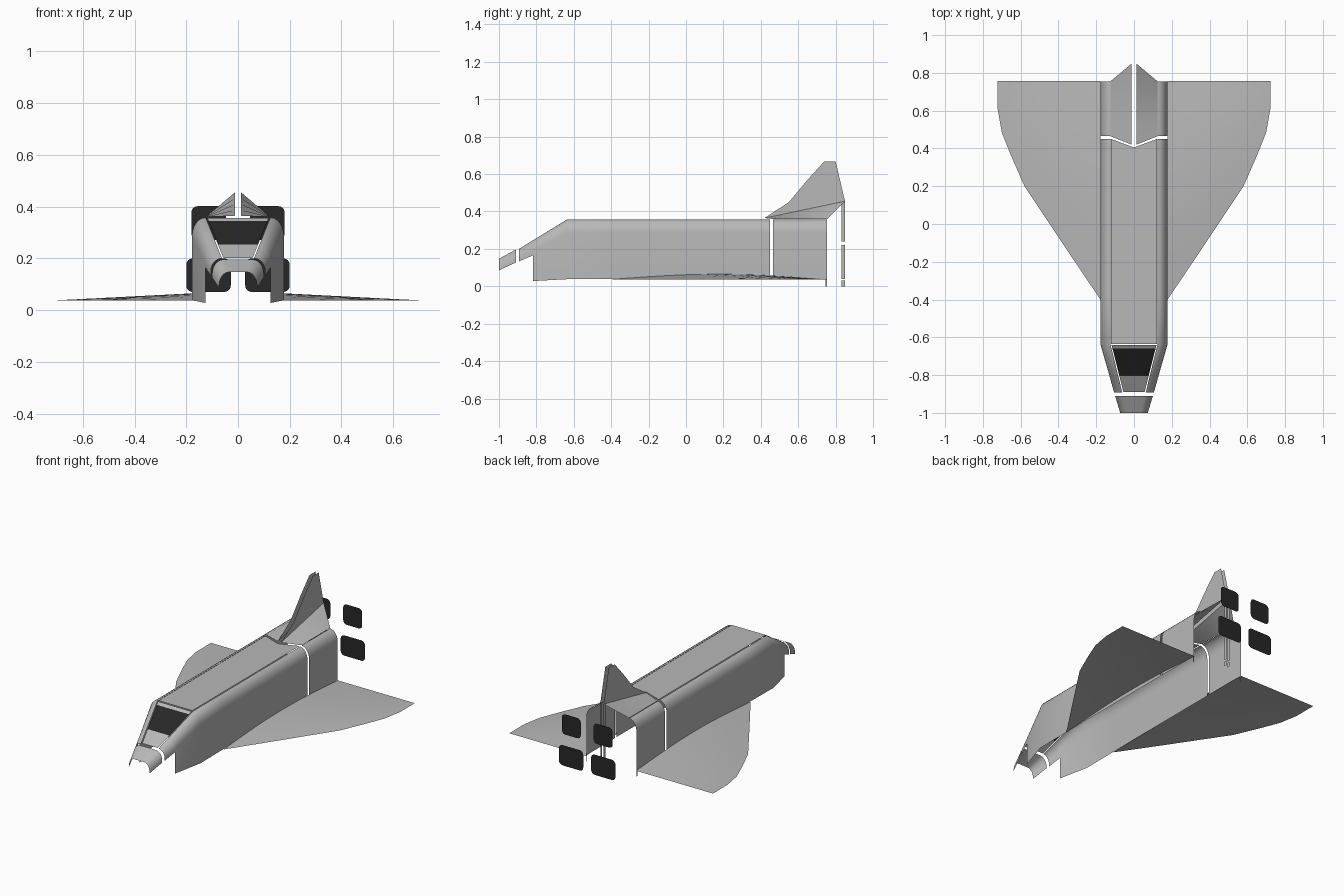
import bpy, math

if "Cube" in bpy.data.objects:
    bpy.data.objects.remove(bpy.data.objects["Cube"])


def material(name, v):
    m = bpy.data.materials.new(name)
    m.diffuse_color = (v, v, v, 1)
    m.use_nodes = True
    m.node_tree.nodes["Principled BSDF"].inputs["Base Color"].default_value = m.diffuse_color
    return m


GREY = material("hull grey", 0.48)
DARK = material("dark panel", 0.02)


def make(name, verts, faces, mats=(GREY,), mirror=True, smooth=True):
    me = bpy.data.meshes.new(name)
    me.from_pydata(verts, [], faces)
    me.update()
    ob = bpy.data.objects.new(name, me)
    bpy.context.collection.objects.link(ob)
    for m in mats:
        me.materials.append(m)
    if mirror:
        mod = ob.modifiers.new("mirror", 'MIRROR')
        mod.merge_threshold = 0.0005
    if smooth:
        bpy.ops.object.select_all(action='DESELECT')
        bpy.context.view_layer.objects.active = ob
        ob.select_set(True)
        bpy.ops.object.shade_smooth_by_angle(angle=math.radians(35))
    return ob


def loft(name, rows, **kw):
    """Skin between rows of points, leaving the sheet open."""
    n = len(rows[0])
    verts = [p for r in rows for p in r]
    faces = [(i * n + j, (i + 1) * n + j, (i + 1) * n + j + 1, i * n + j + 1)
             for i in range(len(rows) - 1) for j in range(n - 1)]
    return make(name, verts, faces, **kw)


def section(y, w, zb, zs, xr, zr, centre=False):
    """Half hull section: straight wall, rounded shoulder, optional flat top."""
    pts = [(w, y, zb)]
    for k in range(7):
        a = k / 6 * math.pi / 2
        pts.append((xr + (w - xr) * math.cos(a), y, zs + (zr - zs) * math.sin(a)))
    if centre:
        pts.append((0, y, zr))
    return pts


# Fuselage sides, split by narrow seams
W, XR, ZS, ZR = 0.178, 0.125, 0.285, 0.358
cheek = (0.126, 0.185, 0.08, 0.246)
loft("cockpit_cheek", [section(-0.893, 0.105, 0.133, 0.15, 0.062, 0.2),
                       section(-0.818, cheek[0], 0.165, *cheek[1:])])
loft("fuselage_side", [section(-0.818, cheek[0], 0.028, *cheek[1:]),
                       section(-0.635, W, 0.038, ZS, XR, ZR),
                       section(-0.4, W, 0.04, ZS, XR, ZR),
                       section(0.45, W, 0.04, ZS, XR, ZR)])
loft("rear_fuselage_side", [section(0.465, W, 0.04, ZS, XR, ZR),
                            section(0.755, W, 0.04, ZS, XR, ZR)])

# Hollow nose cap
loft("nose_cap", [section(-1.0, 0.073, 0.085, 0.095, 0.035, 0.147, True),
                  section(-0.91, 0.1, 0.127, 0.14, 0.055, 0.196, True)])

# Roof panel with a V-shaped rear edge
make("roof_panel", [(0, -0.635, 0.36), (0.121, -0.635, 0.36),
                    (0.121, 0.45, 0.36), (0, 0.405, 0.36)], [(0, 1, 2, 3)])


# Sloping cockpit panel with a dark windscreen strip
def canopy_row(y):
    t = (y + 0.64) / -0.25
    x = 0.119 - 0.063 * t
    z = 0.357 - 0.156 * t
    return [(-x, y, z), (x, y, z)]


rows = [canopy_row(y) for y in (-0.89, -0.805, -0.66, -0.64)]
verts = [p for r in rows for p in r]
canopy = make("cockpit_panel", verts, [(2 * i, 2 * i + 1, 2 * i + 3, 2 * i + 2) for i in range(3)],
              mats=(GREY, DARK), mirror=False)
canopy.data.polygons[1].material_index = 1

# Delta wings: thin cambered skin
outline = [(0.178, -0.40), (0.38, -0.10), (0.58, 0.20), (0.65, 0.36), (0.70, 0.485), (0.722, 0.61)]
wing = []
for x, lead in outline:
    h = 0.028 * (0.722 - x) / 0.544
    wing.append([(x, lead + (0.758 - lead) * u / 12,
                  0.037 + h * math.sin(math.pi * u / 12)) for u in range(13)])
loft("wing", wing)

# Twin-sheet tail fin and its sloping base
FX = 0.012
profile = [(0.42, 0.365), (0.85, 0.455), (0.80, 0.668), (0.74, 0.668), (0.65, 0.57), (0.55, 0.45)]
make("tail_fin", [(FX, y, z) for y, z in profile], [tuple(range(6))])
base = []
for k in range(5):
    t = k / 4
    base.append([(XR, 0.465 + 0.29 * t, 0.36), (FX, 0.42 + 0.43 * t, 0.365 + 0.09 * t)])
loft("fin_base", base)


# Slim trailing strips below the fin and the hull walls
def strip(name, x, y0, y1, z0, z1):
    make(name, [(x, y0, z0), (x, y1, z0), (x, y1, z1), (x, y0, z1)], [(0, 1, 2, 3)])


strip("fin_strip_upper", FX, 0.832, 0.85, 0.24, 0.455)
strip("fin_strip_lower", FX, 0.832, 0.85, 0.04, 0.22)
strip("fin_strip_foot", FX, 0.832, 0.85, 0.0, 0.03)
strip("wall_foot", W, 0.747, 0.755, 0.0, 0.04)


# Rounded engine plates behind the hull
def engine(name, x, z, w, h, r=0.025):
    pts = []
    for q, (sx, sz) in enumerate([(1, 1), (-1, 1), (-1, -1), (1, -1)]):
        for k in range(5):
            a = (q + k / 4) * math.pi / 2
            pts.append((x + sx * (w / 2 - r) + r * math.cos(a), 1.0,
                        z + sz * (h / 2 - r) + r * math.sin(a)))
    make(name, pts, [tuple(reversed(range(len(pts))))], mats=(DARK,), smooth=False)


engine("upper_engine", 0.113, 0.337, 0.135, 0.13)
engine("lower_engine", 0.114, 0.135, 0.172, 0.13)
